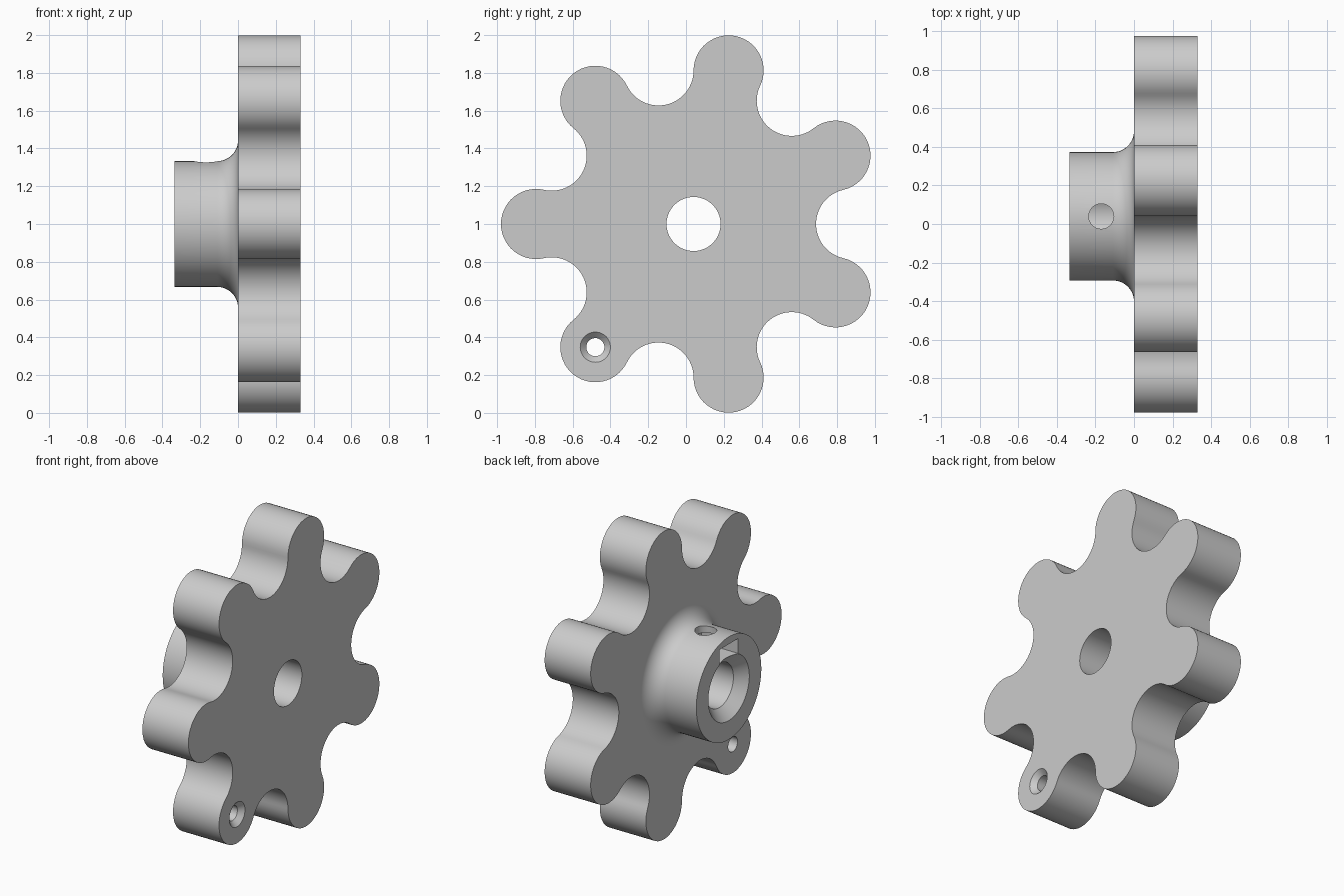
import bpy, bmesh
from math import pi, sin, cos, tau
from mathutils import Vector, Matrix

cube = bpy.data.objects.get("Cube")
if cube:
    bpy.data.objects.remove(cube, do_unlink=True)

CENTRE = Vector((0, 0.04, 1.0))   # axis of the wheel, running along x
LOBES = 7
PITCH = 0.834                     # lobes and valleys alternate on this circle
STEP = pi / LOBES
ARC_R = PITCH * sin(STEP / 2)
THICK = 0.33
HUB_X = -0.335
HUB_R = 0.333

grey = bpy.data.materials.new("light_grey")
grey.use_nodes = True
colour = (0.6, 0.6, 0.6, 1)
grey.diffuse_color = colour
grey.node_tree.nodes["Principled BSDF"].inputs["Base Color"].default_value = colour


def make_object(name, bm):
    bmesh.ops.recalc_face_normals(bm, faces=bm.faces)
    mesh = bpy.data.meshes.new(name)
    bm.to_mesh(mesh)
    bm.free()
    mesh.materials.append(grey)
    obj = bpy.data.objects.new(name, mesh)
    bpy.context.collection.objects.link(obj)
    return obj


def lathe(name, profile, centre, steps=96):
    """Closed solid turned about the x direction from (x, radius) rings."""
    bm = bmesh.new()
    rings = [[bm.verts.new((x, centre.y + r * cos(tau * i / steps),
                            centre.z + r * sin(tau * i / steps)))
              for i in range(steps)] for x, r in profile]
    for a, b in zip(rings, rings[1:]):
        for i in range(steps):
            j = (i + 1) % steps
            bm.faces.new((a[i], a[j], b[j], b[i]))
    bm.faces.new(rings[0])
    bm.faces.new(rings[-1])
    return make_object(name, bm)


def combine(target, other, operation):
    """Apply a boolean and remove the second solid."""
    other.hide_render = True
    mod = target.modifiers.new(operation.lower(), "BOOLEAN")
    mod.operation = operation
    mod.solver = "EXACT"
    mod.object = other
    bpy.ops.object.select_all(action="DESELECT")
    bpy.context.view_layer.objects.active = target
    target.select_set(True)
    bpy.ops.object.modifier_apply(modifier=mod.name)
    bpy.data.objects.remove(other, do_unlink=True)


# Seven-lobed plate: equal tangent arcs, alternately bulging and hollow
def lobed_outline(segments=28):
    points = []
    for k in range(2 * LOBES):
        angle = pi + k * STEP
        sweep = pi / 2 + STEP / 2
        if k % 2 == 0:
            start, end = angle - sweep, angle + sweep
        else:
            start, end = angle - sweep, angle + sweep - tau
        for i in range(segments):
            t = start + (end - start) * i / segments
            points.append((CENTRE.y + PITCH * cos(angle) + ARC_R * cos(t),
                           CENTRE.z + PITCH * sin(angle) + ARC_R * sin(t)))
    return points


bm = bmesh.new()
face = bm.faces.new([bm.verts.new((0, y, z)) for y, z in lobed_outline()])
side = bmesh.ops.extrude_face_region(bm, geom=[face])
bmesh.ops.translate(bm, vec=(THICK, 0, 0),
                    verts=[v for v in side["geom"] if isinstance(v, bmesh.types.BMVert)])
knob = make_object("lobed_knob", bm)

# Hub with a fillet where it meets the plate
FILLET = 0.11
profile = [(HUB_X, HUB_R)]
for i in range(13):
    t = pi / 2 * i / 12
    profile.append((-FILLET + FILLET * sin(t), HUB_R + FILLET * (1 - cos(t))))
profile.append((0.05, HUB_R + FILLET))
combine(knob, lathe("hub", profile, CENTRE), "UNION")

# Central bore, chamfered at the hub end
bore = [(HUB_X - 0.05, 0.26), (HUB_X + 0.067, 0.143), (THICK + 0.1, 0.143)]
combine(knob, lathe("bore_cutter", bore, CENTRE), "DIFFERENCE")

# Countersunk handle hole in one lobe
hole_angle = pi + 2 * STEP
hole_centre = CENTRE + PITCH * Vector((0, cos(hole_angle), sin(hole_angle)))
hole = [(-0.1, 0.048), (THICK - 0.032, 0.048), (THICK + 0.05, 0.13)]
combine(knob, lathe("handle_hole_cutter", hole, hole_centre, 48), "DIFFERENCE")

# Radial set-screw hole and the nut slot that crosses it
SCREW_X = -0.17
bm = bmesh.new()
bmesh.ops.create_cone(bm, cap_ends=True, segments=48, radius1=0.065, radius2=0.065, depth=0.5,
                      matrix=Matrix.Translation(CENTRE + Vector((SCREW_X, 0, 0.3))))
combine(knob, make_object("screw_cutter", bm), "DIFFERENCE")

bm = bmesh.new()
bmesh.ops.create_cube(bm, size=1, matrix=Matrix.Translation(CENTRE + Vector((-0.235, 0, 0.238)))
                      @ Matrix.Diagonal((0.32, 0.187, 0.095, 1)))
combine(knob, make_object("nut_slot_cutter", bm), "DIFFERENCE")

bpy.ops.object.shade_smooth_by_angle(angle=0.5)
